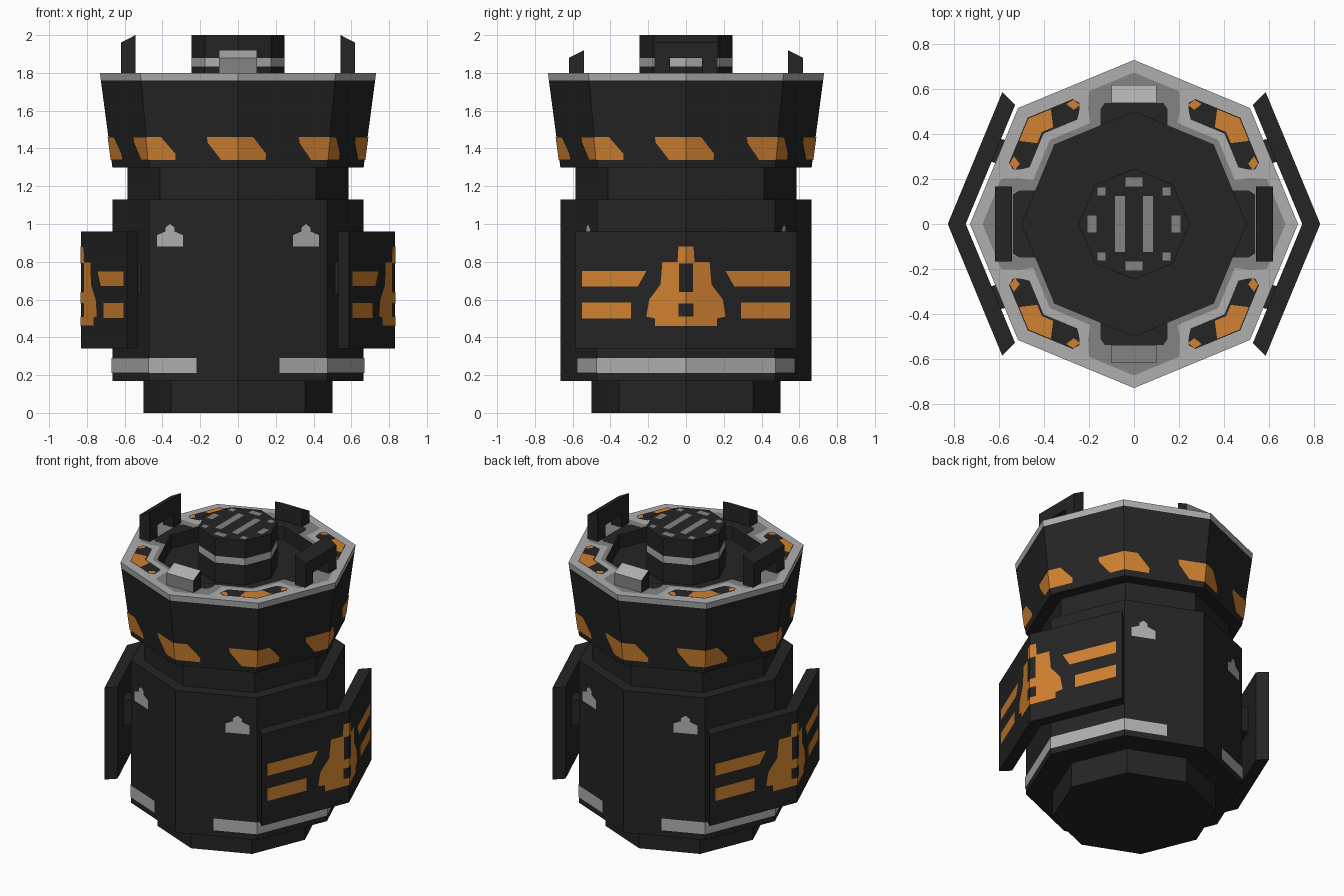
import bpy, math
from mathutils import Vector, Matrix

if "Cube" in bpy.data.objects:
    bpy.data.objects.remove(bpy.data.objects["Cube"])

K = math.tan(math.radians(22.5))      # slope of an octagon side next to a corner


def material(name, c):
    m = bpy.data.materials.new(name)
    m.diffuse_color = (*c, 1)
    m.use_nodes = True
    m.node_tree.nodes["Principled BSDF"].inputs["Base Color"].default_value = m.diffuse_color
    return m


DARK = material("charcoal", (0.018, 0.018, 0.018))
MID = material("mid_grey", (0.23, 0.23, 0.23))
LIGHT = material("light_grey", (0.43, 0.43, 0.43))
ORANGE = material("orange", (0.64, 0.22, 0.03))


def make(name, verts, faces, mats, face_mats=None, solid=True):
    me = bpy.data.meshes.new(name)
    me.from_pydata([tuple(v) for v in verts], [], faces)
    for m in mats:
        me.materials.append(m)
    if face_mats:
        for p, i in zip(me.polygons, face_mats):
            p.material_index = i
    ob = bpy.data.objects.new(name, me)
    bpy.context.collection.objects.link(ob)
    if solid:
        import bmesh
        bm = bmesh.new()
        bm.from_mesh(me)
        bmesh.ops.recalc_face_normals(bm, faces=bm.faces)
        bm.to_mesh(me)
        bm.free()
    return ob


def lathe(name, profile, bands=None):
    """Eight-sided turned part, capped at both ends; bands = material per profile segment."""
    verts = [(r * math.cos(k * math.pi / 4), r * math.sin(k * math.pi / 4), z)
             for r, z in profile for k in range(8)]
    n = len(profile)
    mats = [DARK, MID, LIGHT]
    faces, idx = [], []
    for i in range(n - 1):
        for k in range(8):
            j = (k + 1) % 8
            faces.append((i * 8 + k, i * 8 + j, i * 8 + 8 + j, i * 8 + 8 + k))
            idx.append(mats.index(bands[i]) if bands else 0)
    faces += [tuple(range(8)), tuple(range(n * 8 - 8, n * 8))]
    return make(name, verts, faces, mats, idx + [0, 0])


def loft(name, a, b, mats=(DARK,), rule=None, turn=0):
    """Solid between two matching loops; rule(face number) picks the material."""
    n = len(a)
    rot = Matrix.Rotation(turn * math.pi / 4, 3, 'Z')
    verts = [rot @ Vector(p) for p in list(a) + list(b)]
    faces = [tuple(range(n)), tuple(range(n, 2 * n))]
    faces += [(i, (i + 1) % n, n + (i + 1) % n, n + i) for i in range(n)]
    return make(name, verts, faces, mats, [rule(i) for i in range(n + 2)] if rule else None)


def sheet(name, polys, mat, up):
    """Flat painted marks; all faces are turned upward or outward."""
    verts, faces = [], []
    for p in polys:
        p = [Vector(v) for v in p]
        nrm = sum((p[i].cross(p[(i + 1) % len(p)]) for i in range(len(p))), Vector())
        c = sum(p, Vector()) / len(p)
        if nrm.dot(Vector((0, 0, 1)) if up else Vector((c.x, c.y, 0))) < 0:
            p.reverse()
        faces.append(tuple(range(len(verts), len(verts) + len(p))))
        verts += p
    make(name, verts, faces, [mat], solid=False)


def around(name, polys, mat, turns, r=None, z=None, mirror=True):
    """Marks folded round an octagon corner: (y, z) on a wall of radius r(z), or (r, y) on a top at z."""
    out = []
    for t in turns:
        rot = Matrix.Rotation(t * math.pi / 4, 3, 'Z')
        for s in ((1, -1) if mirror else (1,)):
            for p in polys:
                if r:
                    pts = [(r(h) - K * abs(y), y * s, h) for y, h in p]
                else:
                    pts = [(q - K * abs(y), y * s, z) for q, y in p]
                out.append([rot @ Vector(v) for v in pts])
    sheet(name, out, mat, up=r is None)


# Main stacked canister
lathe("foot", [(0.5, 0), (0.5, 0.17)])
lathe("body", [(0.665, 0.17), (0.665, 1.13)])
lathe("neck", [(0.585, 1.13), (0.585, 1.3)])
lathe("collar", [(0.665, 1.3), (0.726, 1.76), (0.731, 1.8), (0.675, 1.8), (0.5, 1.8), (0.5, 1.7)],
      [DARK, LIGHT, LIGHT, MID, DARK])
lathe("hub", [(0.247, 1.69), (0.247, 1.835), (0.247, 1.88), (0.247, 2.0)], [DARK, LIGHT, DARK])

# Slanted grip blocks front and back, arched handles left and right
for t, side in ((2, "back"), (6, "front")):
    def block(x, h):
        return [(x, -0.1, 1.8), (x, 0.1, 1.8), (x, 0.1, h), (x, -0.1, h)]
    loft(side + "_block", block(0.62, 1.88), block(0.54, 1.92), (DARK, MID, LIGHT),
         lambda i: {0: 1, 4: 2}.get(i, 0), t)
for t, side in ((0, "right"), (4, "left")):
    def arch(x, h):
        half = [(0.085, 1.88), (0.085, 1.8), (0.167, 1.8), (0.167, h)]
        return [(x, y, z) for y, z in half] + [(x, -y, z) for y, z in reversed(half)]
    loft(side + "_handle", arch(0.62, 1.96), arch(0.543, 2.0), turn=t)

    # Folded armour plate with its two mounting tabs
    plan = [(0.83, 0), (0.587, 0.587), (0.53, 0.53), (0.75, 0), (0.53, -0.53), (0.587, -0.587)]
    loft(side + "_plate", [(x, y, 0.34) for x, y in plan], [(x, y, 0.96) for x, y in plan], turn=t)
    for s in (1, -1):
        tab = [(r - K * y, y * s) for r, y in ((0.65, 0.25), (0.76, 0.28), (0.76, 0.38), (0.65, 0.36))]
        loft(side + "_plate_tab", [(x, y, 0.63) for x, y in tab], [(x, y, 0.8) for x, y in tab], turn=t)

# Warning sign and bars on the plates
around("plate_sign", [
    [(0, 0.88), (0.04, 0.88), (0.045, 0.8), (0.125, 0.8), (0.135, 0.68), (0.195, 0.6), (0.21, 0.51),
     (0.165, 0.5), (0.165, 0.46), (0, 0.46), (0, 0.51), (0.04, 0.51), (0.04, 0.58), (0, 0.58),
     (0, 0.64), (0.037, 0.64), (0.037, 0.79), (0, 0.79)],
    [(0.21, 0.75), (0.55, 0.75), (0.55, 0.67), (0.255, 0.67)],
    [(0.29, 0.585), (0.55, 0.585), (0.55, 0.5), (0.29, 0.5)]],
    ORANGE, (0, 4), r=lambda z: 0.834)

# Slanted stripes round the collar corners
around("collar_stripes", [
    [(-0.165, 1.46), (0, 1.46), (0, 1.34), (-0.09, 1.34), (-0.16, 1.43)],
    [(0, 1.46), (0.08, 1.46), (0.15, 1.37), (0.145, 1.34), (0, 1.34)]],
    ORANGE, range(8), r=lambda z: 0.669 + (z - 1.3) * 0.1326, mirror=False)

# Light marks on the front and back of the body
around("body_marks", [[(0.29, 0.88), (0.43, 0.88), (0.43, 0.94), (0.385, 0.96), (0.385, 0.98),
                       (0.36, 1.0), (0.335, 0.98), (0.335, 0.96), (0.29, 0.94)]],
       LIGHT, (2, 6), r=lambda z: 0.669)
around("lower_band_sides", [[(0, 0.21), (0.473, 0.21), (0.473, 0.29), (0, 0.29)]],
       LIGHT, (0, 4), r=lambda z: 0.669)
around("lower_band_ends", [[(0.22, 0.21), (0.473, 0.21), (0.473, 0.29), (0.22, 0.29)]],
       LIGHT, (2, 6), r=lambda z: 0.669)

# Painted rim: light borders, dark chevrons, orange patches, dark pads
around("rim_borders", [[(0.53, 0), (0.53, 0.18), (0.6, 0.22), (0.68, 0.28), (0.68, 0)]],
       LIGHT, (1, 3, 5, 7), z=1.802)
around("rim_chevrons", [[(0.57, 0), (0.57, 0.15), (0.6, 0.18), (0.64, 0.21), (0.67, 0.2), (0.67, 0)]],
       DARK, (1, 3, 5, 7), z=1.804)
around("rim_orange", [[(0.58, 0), (0.58, 0.05), (0.665, 0.1), (0.665, 0)],
                      [(0.62, 0.17), (0.66, 0.165), (0.665, 0.2), (0.63, 0.205)]],
       ORANGE, (1, 3, 5, 7), z=1.806)
around("rim_pads", [[(0.5, 0), (0.54, 0), (0.594, 0.13), (0.572, 0.15), (0.5, 0.15)]],
       DARK, (0, 2, 4, 6), z=1.803)


# Grey vents on the hub top
def rect(x, y, w, h):
    return [(x + a * w, y + b * h, 2.0) for a, b in ((-1, -1), (1, -1), (1, 1), (-1, 1))]


vents = [rect(s * 0.0625, 0, 0.022, 0.125) for s in (1, -1)]
for s in (1, -1):
    vents += [rect(0, s * 0.187, 0.038, 0.02), rect(s * 0.187, 0, 0.02, 0.038)]
    vents += [rect(s * 0.145, t * 0.145, 0.018, 0.018) for t in (1, -1)]
sheet("hub_vents", [[(x, y, z + 0.002) for x, y, z in v] for v in vents], MID, True)
